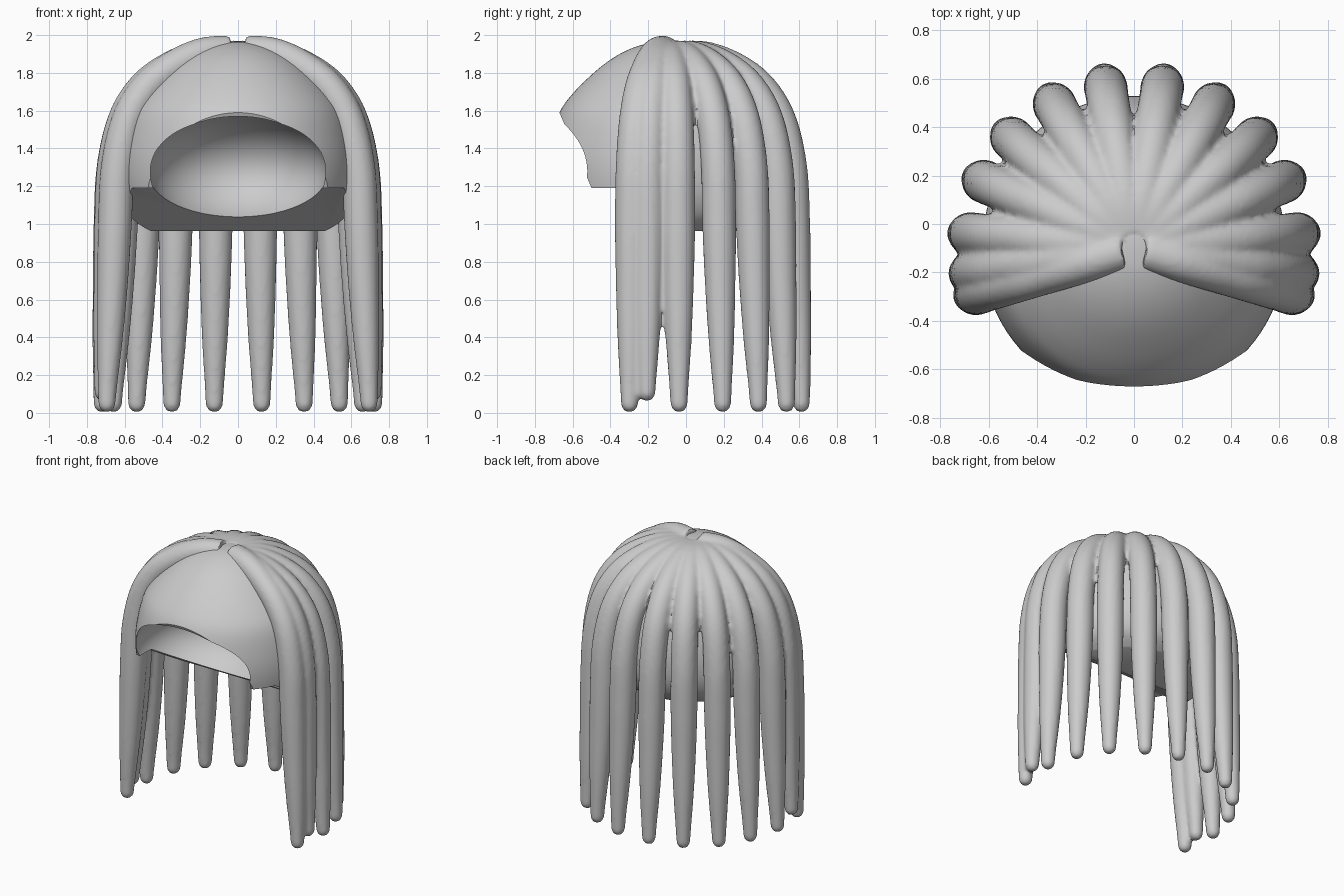
import bpy, bmesh, math
from mathutils import Vector

if "Cube" in bpy.data.objects:
    bpy.data.objects.remove(bpy.data.objects["Cube"])

HUB = Vector((0, -0.1, 0))   # crown that all strands radiate from


def spline(pts, steps=6):
    """Catmull-Rom interpolation through tuples."""
    out = []
    for i in range(len(pts) - 1):
        p = [Vector(pts[max(0, min(len(pts) - 1, i + k))]) for k in (-1, 0, 1, 2)]
        for s in range(steps):
            t = s / steps
            out.append(0.5 * (2 * p[1] + (p[2] - p[0]) * t
                              + (2 * p[0] - 5 * p[1] + 4 * p[2] - p[3]) * t * t
                              + (3 * p[1] - p[0] - 3 * p[2] + p[3]) * t ** 3))
    return out + [Vector(pts[-1])]


def loft(bm, rings):
    """Closed tube through rings of points."""
    rv = [[bm.verts.new(c) for c in r] for r in rings]
    n = len(rv[0])
    for a, b in zip(rv, rv[1:]):
        for i in range(n):
            bm.faces.new((a[i], a[(i + 1) % n], b[(i + 1) % n], b[i]))
    bm.faces.new(rv[0])
    bm.faces.new(rv[-1])


def finish(name, bm):
    bmesh.ops.recalc_face_normals(bm, faces=bm.faces)
    me = bpy.data.meshes.new(name)
    bm.to_mesh(me)
    bm.free()
    ob = bpy.data.objects.new(name, me)
    bpy.context.collection.objects.link(ob)
    return ob


def modify(ob, kind, **props):
    m = ob.modifiers.new(kind, kind)
    for k, v in props.items():
        setattr(m, k, v)
    bpy.context.view_layer.objects.active = ob
    bpy.ops.object.modifier_apply(modifier=m.name)


def boolean(ob, other, op):
    modify(ob, 'BOOLEAN', operation=op, object=other, solver='EXACT')
    bpy.data.objects.remove(other)


# Domed cap: revolved profile
cap_profile = [(0.02, 1.965), (0.1, 1.957), (0.2, 1.925), (0.3, 1.87), (0.4, 1.79),
               (0.5, 1.69), (0.57, 1.59), (0.61, 1.45), (0.628, 1.3),
               (0.615, 1.15), (0.56, 1.03), (0.46, 0.955)]
bm = bmesh.new()
N = 96
loft(bm, [[HUB + Vector((p[0] * math.cos(2 * math.pi * i / N),
                         p[0] * math.sin(2 * math.pi * i / N), p[1]))
           for i in range(N)] for p in spline(cap_profile, 4)])
cap = finish("wig", bm)

# Slanted front cut and stepped underside
bm = bmesh.new()
side = [(-0.738, 1.75), (-0.5, 1.19), (-0.37, 1.19), (0, 0.962), (0.9, 0.962),
        (0.9, 0.3), (-1.2, 0.3), (-1.2, 1.75)]
loft(bm, [[Vector((x, y, z)) for y, z in side] for x in (-1, 1)])
boolean(cap, finish("front_cutter", bm), 'DIFFERENCE')

# Face hollow
bm = bmesh.new()
bmesh.ops.create_uvsphere(bm, u_segments=64, v_segments=40, radius=1)
for v in bm.verts:
    v.co = Vector((v.co.x * 0.47, v.co.y * 0.5 - 0.45, v.co.z * 0.32 + 1.28))
boolean(cap, finish("face_cutter", bm), 'DIFFERENCE')

# Hanging strands: (radius from hub, height, thickness)
path = [(0.05, 1.888, 0.08), (0.2, 1.883, 0.085), (0.36, 1.825, 0.086),
        (0.5, 1.72, 0.087), (0.605, 1.55, 0.088), (0.662, 1.3, 0.09),
        (0.678, 1.0, 0.09), (0.69, 0.7, 0.082), (0.705, 0.4, 0.069),
        (0.718, 0.15, 0.052), (0.722, 0.05, 0.046)]


def strand(bm, angle, lift, tip):
    d = Vector((math.cos(angle), math.sin(angle), 0))
    s = Vector((-d.y, d.x, 0))
    pts = spline(path)
    end = pts[-1]
    pts += [Vector((end.x, end.y - 0.048 * math.sin(a), end.z * math.cos(a)))
            for a in (0.35, 0.7, 1.05, 1.4)]
    rings = []
    for i, p in enumerate(pts):
        a, b = pts[max(i - 1, 0)], pts[min(i + 1, len(pts) - 1)]
        t = Vector((b.x - a.x, b.y - a.y)).normalized()
        n = d * -t.y + Vector((0, 0, t.x))
        z = tip + p.y * (1 - tip / 1.9) + lift * max(0, 1 - p.x / 0.4)
        c = HUB + d * p.x + Vector((0, 0, z))
        rings.append([c + p.z * (n * math.cos(k * math.pi / 10) + s * math.sin(k * math.pi / 10))
                      for k in range(20)])
    loft(bm, rings)


bm = bmesh.new()
for deg, lift, tip in ((80, 0, 0), (61, 0, 0), (42, 0, 0), (24, 0, 0),
                       (5, 0, 0), (-8.5, 0.01, 0.06), (-16, 0.035, 0)):
    for a in (deg, 180 - deg):          # left and right
        strand(bm, math.radians(a), lift, tip)
strands = finish("strands", bm)
modify(strands, 'REMESH', mode='VOXEL', voxel_size=0.014)
modify(strands, 'SMOOTH', factor=0.5, iterations=4)

# Fuse strands with the cap
boolean(cap, strands, 'UNION')
bpy.ops.object.select_all(action='DESELECT')
cap.select_set(True)
bpy.context.view_layer.objects.active = cap
bpy.ops.object.shade_smooth_by_angle(angle=math.radians(40))
